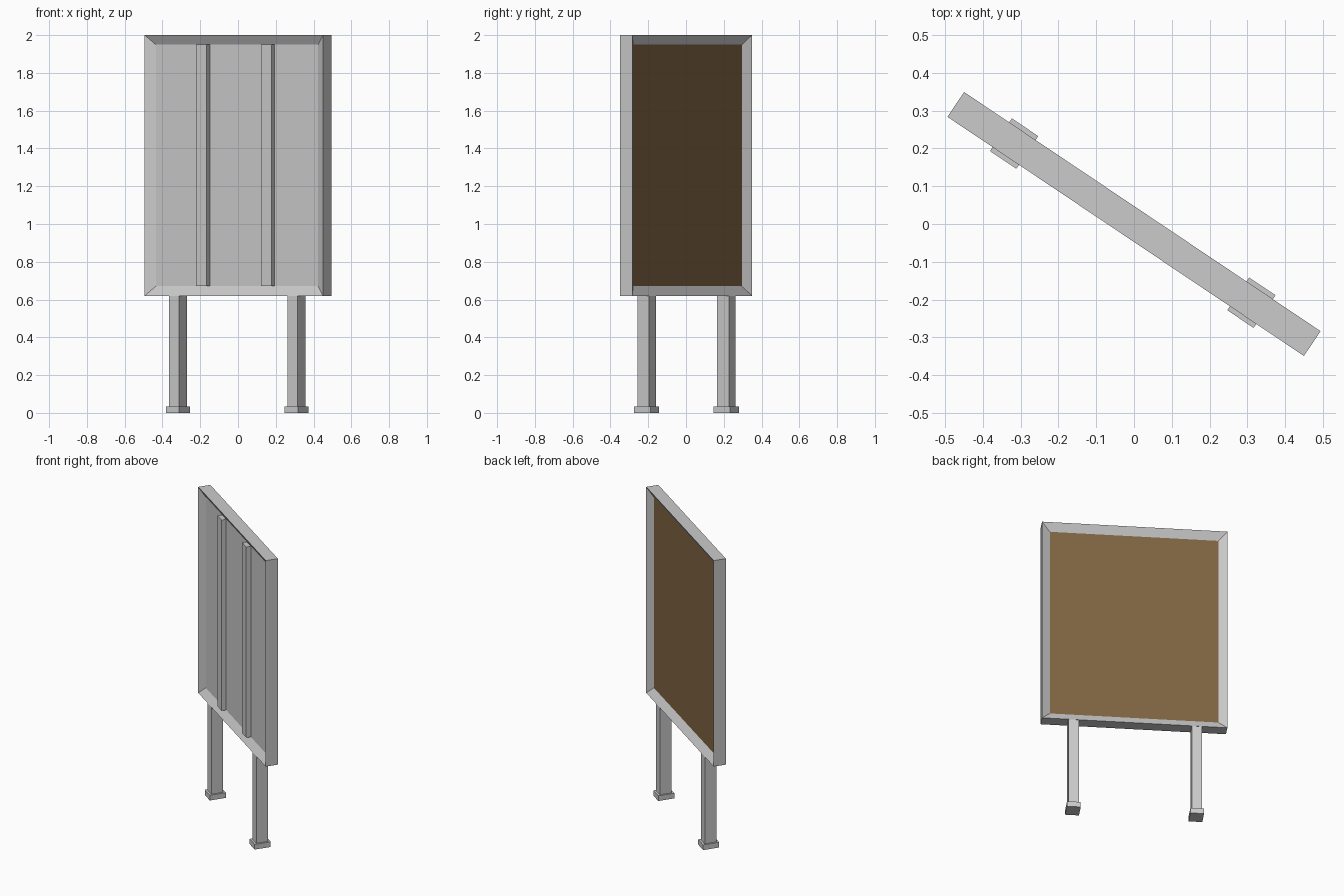
import bpy, bmesh, math
from mathutils import Matrix, Vector

cube = bpy.data.objects.get("Cube")
if cube:
    bpy.data.objects.remove(cube, do_unlink=True)


def material(name, rgb):
    m = bpy.data.materials.new(name)
    m.use_nodes = True
    m.diffuse_color = (*rgb, 1)
    m.node_tree.nodes["Principled BSDF"].inputs["Base Color"].default_value = (*rgb, 1)
    return m


GREY = material("light grey metal", (0.6, 0.6, 0.6))
BROWN = material("brown cork", (0.213, 0.125, 0.055))
TURN = Matrix.Rotation(math.radians(-33.85), 4, 'Z')  # the whole sign is turned

WIDTH, DEPTH, BOTTOM, TOP = 1.136, 0.079, 0.62, 2.0
RIM, RECESS = 0.051, 0.03


def box_mesh(center, size):
    bm = bmesh.new()
    bmesh.ops.create_cube(bm, size=1)
    bmesh.ops.scale(bm, vec=size, verts=bm.verts)
    bmesh.ops.translate(bm, vec=center, verts=bm.verts)
    bm.normal_update()
    return bm


def finish(bm, name, *mats):
    bm.transform(TURN)
    mesh = bpy.data.meshes.new(name)
    bm.to_mesh(mesh)
    bm.free()
    for m in mats:
        mesh.materials.append(m)
    obj = bpy.data.objects.new(name, mesh)
    bpy.context.collection.objects.link(obj)
    return obj


# Board: a slab with a recess sunk into the front and the back
mid = (BOTTOM + TOP) / 2
board = box_mesh((0, 0, mid), (WIDTH, DEPTH, TOP - BOTTOM))
for side in (-1, 1):
    face = max(board.faces, key=lambda f: f.normal.y * side)
    bmesh.ops.inset_region(board, faces=[face], thickness=RIM, use_even_offset=True)
    bmesh.ops.translate(board, vec=Vector((0, -side * RECESS, 0)), verts=face.verts)
    if side > 0:
        face.material_index = 1  # cork floor of the back recess
finish(board, "notice_board", GREY, BROWN)

for side, label in ((-1, "right"), (1, "left")):
    # Upright bar dividing the front recess
    bar = box_mesh((side * 0.207, (RECESS - DEPTH) / 2, mid),
                   (0.067, RECESS, TOP - BOTTOM - 2 * RIM))
    finish(bar, label + "_divider", GREY)
    # Leg and its foot plate
    x = side * 0.378 - 0.004
    finish(box_mesh((x, 0, BOTTOM / 2), (0.064, 0.076, BOTTOM)), label + "_leg", GREY)
    finish(box_mesh((x, 0, 0.0175), (0.084, 0.104, 0.035)), label + "_foot", GREY)
